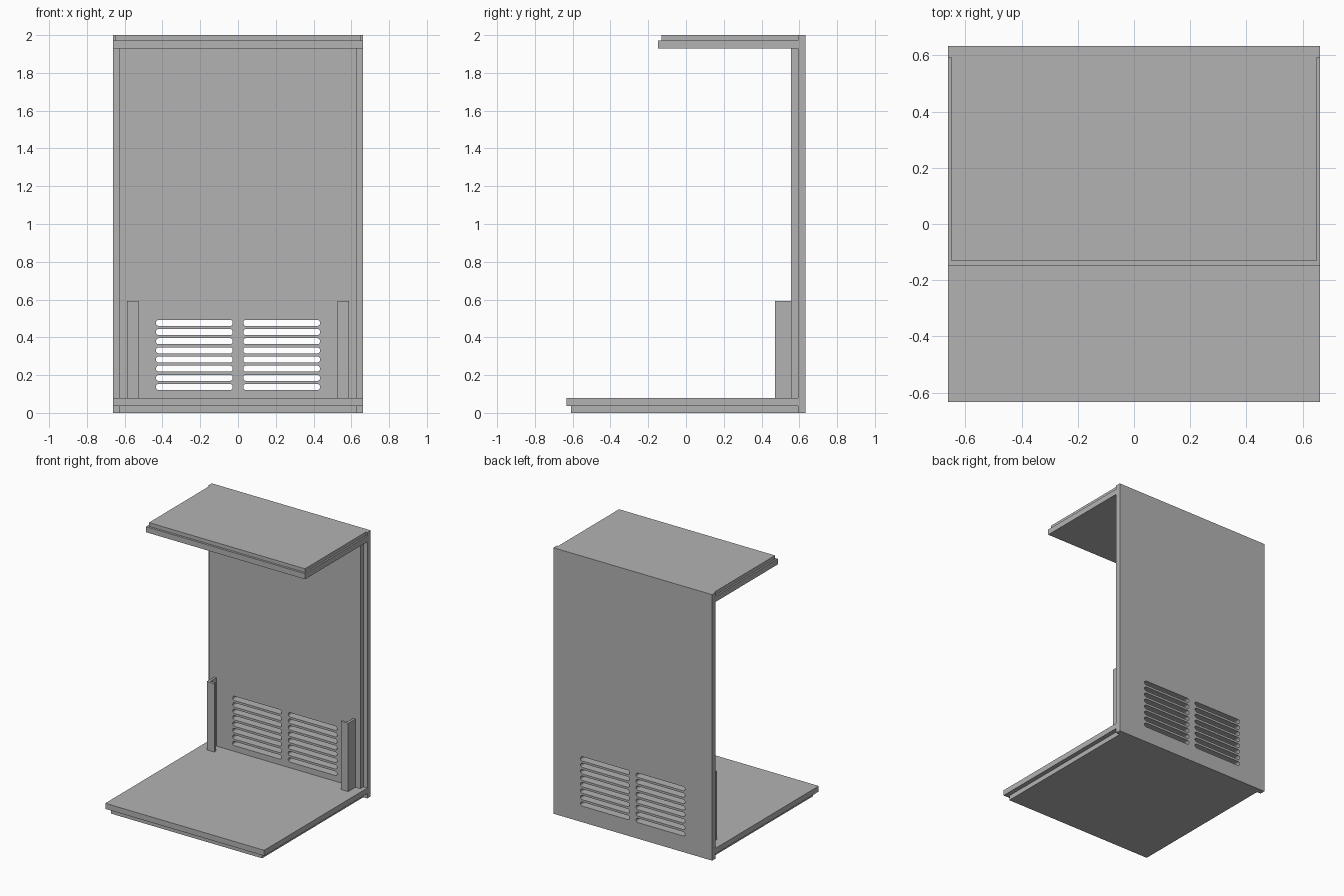
import bpy
import bmesh
import math
from mathutils import Vector

if "Cube" in bpy.data.objects:
    bpy.data.objects.remove(bpy.data.objects["Cube"], do_unlink=True)

# Single painted-metal colour
GREY = (0.45, 0.45, 0.45, 1)
metal = bpy.data.materials.new("grey_metal")
metal.use_nodes = True
metal.diffuse_color = GREY
metal.node_tree.nodes["Principled BSDF"].inputs["Base Color"].default_value = GREY


def finish(name, bm):
    bmesh.ops.recalc_face_normals(bm, faces=bm.faces)
    mesh = bpy.data.meshes.new(name)
    bm.to_mesh(mesh)
    bm.free()
    mesh.materials.append(metal)
    obj = bpy.data.objects.new(name, mesh)
    bpy.context.collection.objects.link(obj)
    return obj


def loft(name, sections, place):
    """Skin equal-length outlines [(level, [(u, v), ...])] and cap both ends."""
    bm = bmesh.new()
    rings = [[bm.verts.new(place(u, v, level)) for u, v in outline]
             for level, outline in sections]
    for a, b in zip(rings, rings[1:]):
        for i in range(len(a)):
            j = (i + 1) % len(a)
            bm.faces.new((a[i], a[j], b[j], b[i]))
    bm.faces.new(rings[0])
    bm.faces.new(rings[-1])
    return finish(name, bm)


def rect(half_width, v0, v1):
    return [(-half_width, v0), (half_width, v0), (half_width, v1), (-half_width, v1)]


def upright(u, v, level):
    return Vector((u, level, v))


def flat(u, v, level):
    return Vector((u, v, level))


W = 0.661          # half width of the cabinet
BACK = 0.633       # rear face
STEP = 0.592       # where the rear panel steps in
INNER = 0.557      # inside face of the rear panel
FLOOR = 0.078      # top of the floor
CEILING = 1.93     # underside of the roof

# Rear panel with rebated side edges
outer, inner = rect(W, 0, 2), rect(0.628, FLOOR, CEILING)
panel = loft("back_panel",
             [(BACK, outer), (STEP, outer), (STEP, inner), (INNER, inner)], upright)

# Floor and roof slabs, each with a stepped rim, tucked into the rear panel
wide, narrow = rect(W, -BACK, 0.6), rect(0.628, -0.61, 0.596)
loft("floor", [(FLOOR, wide), (0.036, wide), (0.036, narrow), (0, narrow)], flat)
wide, narrow = rect(W, -0.147, 0.6), rect(0.649, -0.131, 0.596)
loft("roof", [(CEILING, wide), (1.972, wide), (1.972, narrow), (2, narrow)], flat)

# L-section brackets standing on the floor against the rear panel
x0, x1, y0, t = 0.526, 0.588, 0.47, 0.018
angle = [(x0, y0), (x1, y0), (x1, INNER), (x1 - t, INNER), (x1 - t, y0 + t), (x0, y0 + t)]
for side, name in ((1, "left_bracket"), (-1, "right_bracket")):
    loft(name, [(FLOOR, angle), (0.592, angle)],
         lambda u, v, level: Vector((side * u, v, level)))


def rounded(cx, cz, half_w, half_h, r, steps=4):
    points = []
    for q, (sx, sz) in enumerate(((1, 1), (-1, 1), (-1, -1), (1, -1))):
        for k in range(steps + 1):
            a = (q + k / steps) * math.pi / 2
            points.append((cx + sx * (half_w - r) + r * math.cos(a),
                           cz + sz * (half_h - r) + r * math.sin(a)))
    return points


# Two banks of ventilation slots cut through the rear panel
bm = bmesh.new()
for side in (-1, 1):
    for row in range(8):
        outline = rounded(side * 0.231, 0.137 + row * 0.0485, 0.203, 0.016, 0.014)
        near = [bm.verts.new((x, 0.5, z)) for x, z in outline]
        cap = bm.faces.new(near)
        extruded = bmesh.ops.extrude_face_region(bm, geom=[cap])["geom"]
        bmesh.ops.translate(bm, vec=(0, 0.2, 0),
                            verts=[g for g in extruded if isinstance(g, bmesh.types.BMVert)])
cutter = finish("vent_cutter", bm)

cut = panel.modifiers.new("vents", "BOOLEAN")
cut.operation = "DIFFERENCE"
cut.solver = "EXACT"
cut.object = cutter
bpy.context.view_layer.objects.active = panel
bpy.ops.object.modifier_apply(modifier=cut.name)
bpy.data.objects.remove(cutter, do_unlink=True)
